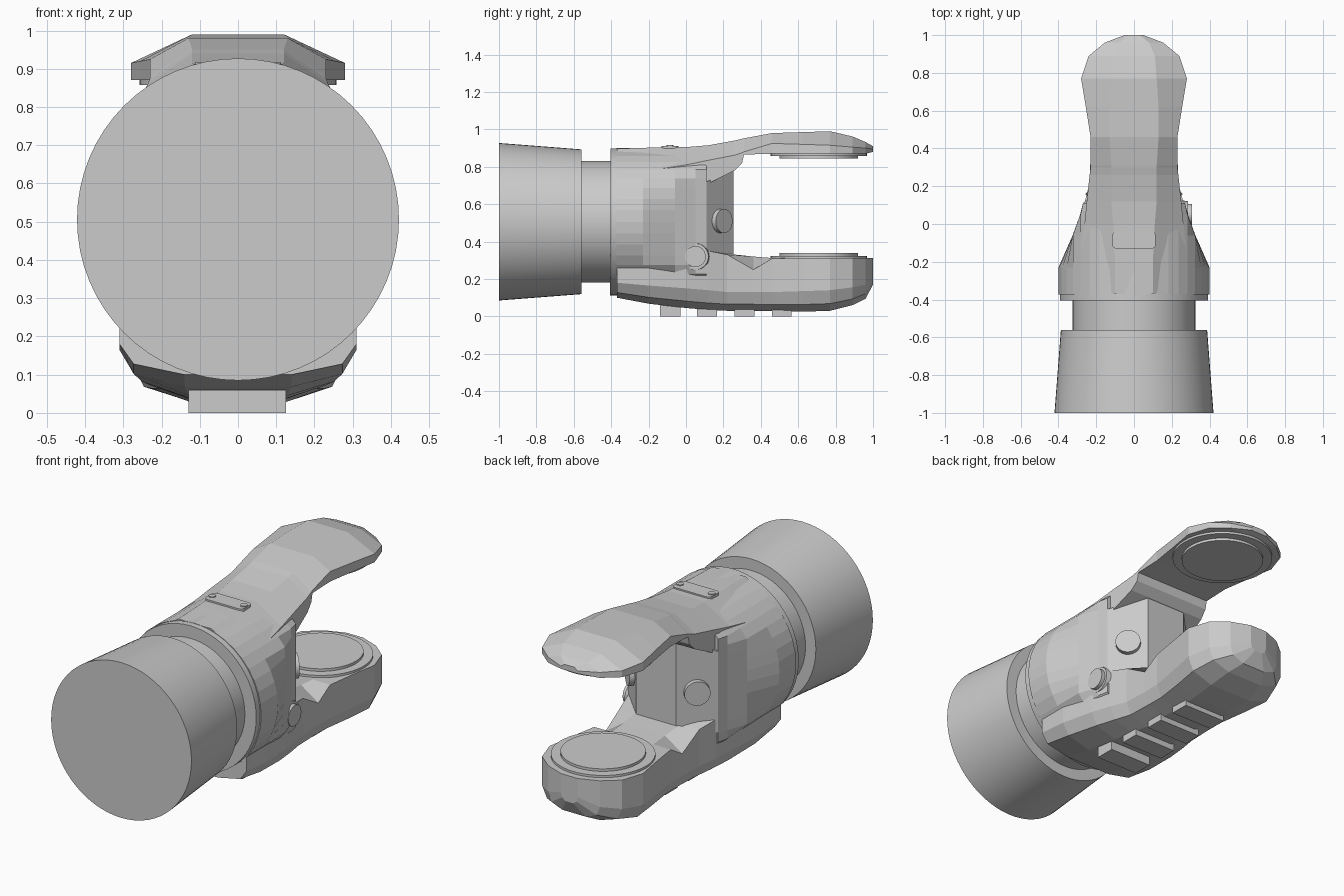
import bpy, bmesh, math
from mathutils import Vector

CZ = 0.506  # height of the wrist axis


def finish(name, bm, smooth=False):
    bmesh.ops.recalc_face_normals(bm, faces=bm.faces)
    me = bpy.data.meshes.new(name)
    bm.to_mesh(me)
    bm.free()
    ob = bpy.data.objects.new(name, me)
    bpy.context.collection.objects.link(ob)
    if smooth:
        bpy.ops.object.select_all(action='DESELECT')
        ob.select_set(True)
        bpy.context.view_layer.objects.active = ob
        bpy.ops.object.shade_smooth_by_angle(angle=math.radians(30))
    return ob


def loft(name, rings):
    """Skin closed rings of equal point count and cap both ends."""
    bm = bmesh.new()
    vs = [[bm.verts.new(p) for p in ring] for ring in rings]
    n = len(rings[0])
    for a, b in zip(vs, vs[1:]):
        for i in range(n):
            j = (i + 1) % n
            bm.faces.new((a[i], a[j], b[j], b[i]))
    bm.faces.new(vs[0])
    bm.faces.new(vs[-1])
    return finish(name, bm)


def mirror_section(y, half):
    """Close a right-hand half section (x, z) across x = 0."""
    return [(x, y, z) for x, z in half] + [(-x, y, z) for x, z in reversed(half)]


def disc(name, start, end, r1, r2, seg=48):
    """Cylinder or cone running between two points."""
    a, b = Vector(start), Vector(end)
    bm = bmesh.new()
    bmesh.ops.create_cone(bm, cap_ends=True, segments=seg, radius1=r1, radius2=r2,
                          depth=(b - a).length)
    bm.transform((b - a).to_track_quat('Z', 'Y').to_matrix().to_4x4())
    bmesh.ops.translate(bm, verts=bm.verts, vec=(a + b) / 2)
    return finish(name, bm, True)


# Round wrist: cuff, neck and flange
for name, y0, y1, r0, r1 in [("cuff", -1.0, -0.56, 0.421, 0.387),
                             ("neck", -0.57, -0.39, 0.325, 0.325),
                             ("flange", -0.405, -0.36, 0.393, 0.393)]:
    disc(name, (0, y0, CZ), (0, y1, CZ), r0, r1, 64)

# Housing: a cylinder whose flanks are cut in towards the fork
rings = []
for y, w in [(-0.372, 0.40), (-0.23, 0.40), (-0.06, 0.325), (0.05, 0.285), (0.11, 0.27)]:
    ring = []
    for k in range(40):
        t = 2 * math.pi * k / 40
        ring.append((max(-w, min(w, 0.40 * math.cos(t))), y, CZ + 0.395 * math.sin(t)))
    rings.append(ring)
loft("housing", rings)

# Web between the fingers with slanted corner panels
plan = [(0.27, 0.0), (0.27, 0.11), (0.12, 0.255), (-0.12, 0.255), (-0.27, 0.11), (-0.27, 0.0)]
bm = bmesh.new()
face = bm.faces.new([bm.verts.new((x, y, 0.28)) for x, y in plan])
ext = bmesh.ops.extrude_face_region(bm, geom=[face])
for v in [g for g in ext["geom"] if isinstance(g, bmesh.types.BMVert)]:
    # the top slopes up towards the fork opening
    v.co.z = 0.72 + max(0, v.co.y - 0.11) * 0.5
finish("fork_web", bm)

# Upper finger: y, top half width, top z, half width, shoulder z, underside z
upper = [(-0.37, 0.10, 0.897, 0.26, 0.78, 0.60), (-0.20, 0.10, 0.902, 0.285, 0.78, 0.60),
         (0.00, 0.11, 0.905, 0.262, 0.81, 0.65), (0.12, 0.12, 0.915, 0.25, 0.835, 0.71),
         (0.26, 0.12, 0.94, 0.235, 0.862, 0.78),
         (0.30, 0.12, 0.95, 0.23, 0.875, 0.82), (0.31, 0.12, 0.952, 0.23, 0.88, 0.865),
         (0.46, 0.13, 0.98, 0.23, 0.925, 0.87), (0.62, 0.13, 0.985, 0.255, 0.92, 0.87),
         (0.77, 0.12, 0.99, 0.28, 0.915, 0.87), (0.89, 0.11, 0.962, 0.24, 0.905, 0.87),
         (0.96, 0.08, 0.932, 0.155, 0.90, 0.87), (1.00, 0.03, 0.91, 0.05, 0.895, 0.88)]
loft("upper_finger", [mirror_section(y, [(a, zt), (w, zs), (w, zb)])
                      for y, a, zt, w, zs, zb in upper])

# Lower finger: y, half width, bottom z, flank z, top edge z, top middle z
lower = [(-0.37, 0.31, 0.10, 0.18, 0.30, 0.30), (-0.20, 0.31, 0.068, 0.165, 0.30, 0.30),
         (0.00, 0.285, 0.045, 0.15, 0.30, 0.33), (0.12, 0.26, 0.035, 0.14, 0.35, 0.37),
         (0.22, 0.235, 0.03, 0.13, 0.33, 0.335), (0.36, 0.23, 0.03, 0.13, 0.25, 0.32),
         (0.46, 0.23, 0.028, 0.13, 0.31, 0.312), (0.62, 0.255, 0.025, 0.135, 0.312, 0.312),
         (0.77, 0.28, 0.03, 0.14, 0.312, 0.312), (0.89, 0.24, 0.06, 0.155, 0.312, 0.312),
         (0.96, 0.155, 0.095, 0.17, 0.312, 0.312), (1.00, 0.05, 0.17, 0.21, 0.312, 0.312)]
loft("lower_finger", [mirror_section(y, [(0.45 * w, zb), (0.88 * w, zb + 0.35 * (zs - zb)),
                                         (w, zs), (w, ze), (0.55 * w, zt)])
                      for y, w, zb, zs, ze, zt in lower])

# Stepped bearing plates facing each other
for name, z, s in [("upper_bearing", 0.87, -1), ("lower_bearing", 0.312, 1)]:
    disc(name + "_rim", (0, 0.71, z - s * 0.02), (0, 0.71, z + s * 0.012), 0.257, 0.257)
    disc(name + "_face", (0, 0.71, z), (0, 0.71, z + s * 0.026), 0.21, 0.21)

# Round caps on the slanted panels, and one side plug
for s in (-1, 1):
    disc("panel_cap", (s * 0.17, 0.16, 0.51), (s * 0.212, 0.204, 0.51), 0.065, 0.065, 24)
disc("side_plug_collar", (0.20, 0.05, 0.32), (0.285, 0.05, 0.32), 0.085, 0.07, 24)
disc("side_plug", (0.25, 0.05, 0.32), (0.306, 0.05, 0.32), 0.056, 0.056, 24)

# Rounded name-plate blank on top with two screws
outline = []
for cx, cy, t0 in [(0.09, -0.06, 0), (-0.09, -0.06, 90), (-0.09, -0.11, 180), (0.09, -0.11, 270)]:
    for k in range(5):
        t = math.radians(t0 + 22.5 * k)
        outline.append((cx + 0.025 * math.cos(t), cy + 0.02 * math.sin(t)))
loft("top_plate", [[(x, y, z) for x, y in outline] for z in (0.89, 0.912)])
for s in (-1, 1):
    disc("plate_screw", (s * 0.095, -0.085, 0.90), (s * 0.095, -0.085, 0.917), 0.018, 0.018, 16)

# Plain raised pads under the lower finger
for y0, y1 in [(-0.14, -0.03), (0.06, 0.165), (0.26, 0.365), (0.46, 0.565)]:
    loft("underside_pad", [[(-0.13, y, 0), (0.125, y, 0), (0.125, y, 0.06), (-0.13, y, 0.06)]
                           for y in (y0, y1)])
